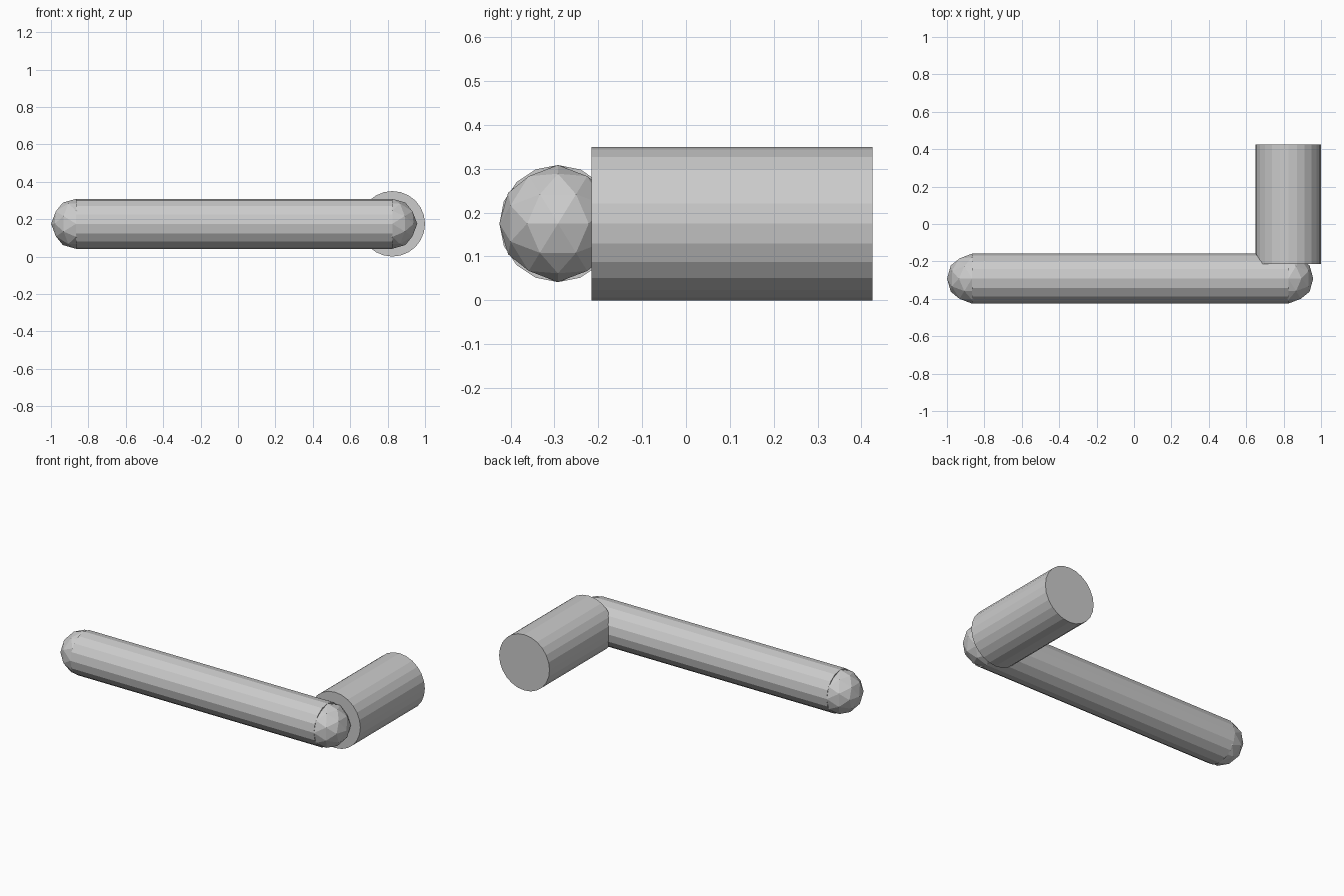
import bpy
from math import pi, radians

if "Cube" in bpy.data.objects:
    bpy.data.objects.remove(bpy.data.objects["Cube"])

AXIS_Y, AXIS_Z = -0.292, 0.175   # grip centre line
GRIP_R = 0.1335
LEFT_X, RIGHT_X = -0.866, 0.825


def cylinder(name, sides, radius, length, location, rotation):
    bpy.ops.mesh.primitive_cylinder_add(vertices=sides, radius=radius, depth=length,
                                        location=location, rotation=rotation)
    bpy.context.object.name = name


# Mounting post, running front to back
cylinder("mounting_post", 24, 0.175, 0.64, (RIGHT_X, 0.105, AXIS_Z), (pi / 2, 0, 0))

# Long grip bar, running left to right
cylinder("grip_bar", 16, GRIP_R, RIGHT_X - LEFT_X,
         ((LEFT_X + RIGHT_X) / 2, AXIS_Y, AXIS_Z), (0, pi / 2, 0))

# Faceted round ends of the grip
for name, x in (("grip_end_left", LEFT_X), ("grip_end_right", RIGHT_X)):
    bpy.ops.mesh.primitive_ico_sphere_add(subdivisions=2, radius=GRIP_R,
                                          location=(x, AXIS_Y, AXIS_Z),
                                          rotation=(0, radians(-31.717), 0))
    bpy.context.object.name = name
